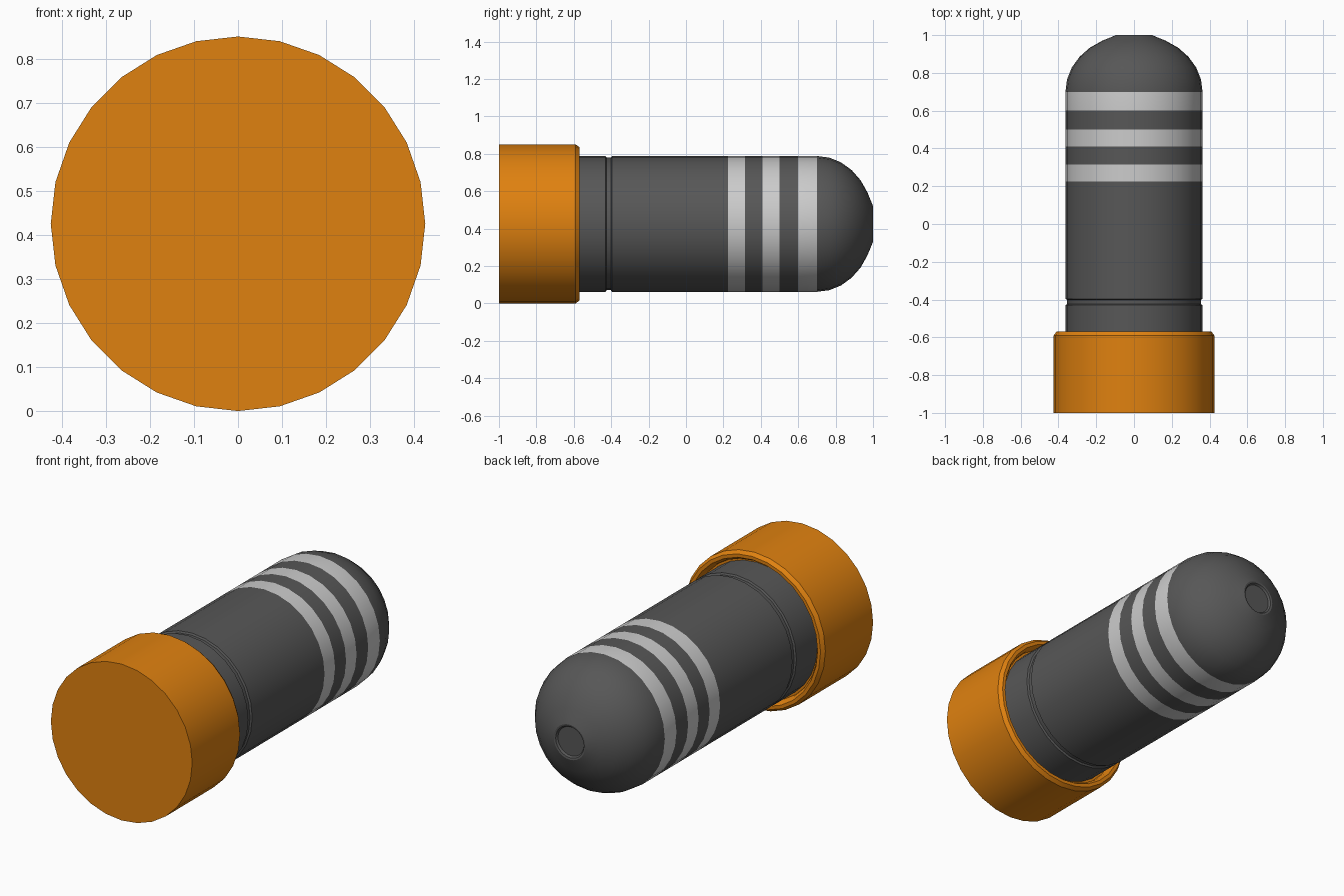
import bpy, bmesh, math

if "Cube" in bpy.data.objects:
    bpy.data.objects.remove(bpy.data.objects["Cube"])

SIDES = 28
AXIS_Z = 0.425


def material(name, rgb):
    m = bpy.data.materials.new(name)
    m.use_nodes = True
    m.diffuse_color = (*rgb, 1)
    m.node_tree.nodes["Principled BSDF"].inputs["Base Color"].default_value = (*rgb, 1)
    return m


orange = material("orange", (0.74, 0.22, 0.005))
charcoal = material("charcoal", (0.095, 0.095, 0.095))
light_grey = material("light grey", (0.6, 0.6, 0.6))


def lathe(name, profile, materials, rule=lambda y: 0):
    """Revolve (y, radius) points around the lengthwise axis and cap both ends."""
    bm = bmesh.new()
    rings = []
    for y, r in profile:
        angles = [math.tau * i / SIDES for i in range(SIDES)]
        rings.append([bm.verts.new((r * math.cos(a), y, AXIS_Z + r * math.sin(a)))
                      for a in angles])
    for a, b in zip(rings, rings[1:]):
        for i in range(SIDES):
            j = (i + 1) % SIDES
            bm.faces.new((a[i], a[j], b[j], b[i]))
    bm.faces.new(rings[0])
    bm.faces.new(rings[-1])
    bmesh.ops.recalc_face_normals(bm, faces=bm.faces)
    for f in bm.faces:
        f.material_index = rule(f.calc_center_median().y)
    mesh = bpy.data.meshes.new(name)
    bm.to_mesh(mesh)
    bm.free()
    for m in materials:
        mesh.materials.append(m)
    obj = bpy.data.objects.new(name, mesh)
    bpy.context.collection.objects.link(obj)
    bpy.ops.object.select_all(action="DESELECT")
    obj.select_set(True)
    bpy.context.view_layer.objects.active = obj
    bpy.ops.object.shade_smooth_by_angle(angle=math.radians(32))
    return obj


# Collar: chamfered cup with a recessed rim around the body
lathe("collar", [(-1, 0.425), (-0.59, 0.425), (-0.57, 0.41),
                 (-0.57, 0.392), (-0.59, 0.378), (-0.61, 0.375)], [orange])

# Body: groove, three painted bands and a domed nose with a dimple
R = 0.363
BANDS = [(0.225, 0.315), (0.41, 0.5), (0.6, 0.7)]
body = [(-0.7, R), (-0.43, R), (-0.424, R - 0.009), (-0.402, R - 0.009), (-0.396, R)]
body += [(y, R) for band in BANDS for y in band]
for step in range(1, 6):
    t = math.radians(75) * step / 6
    body.append((0.7 + 0.305 * math.sin(t), R * math.cos(t)))
body += [(1, 0.095), (0.998, 0.085), (0.988, 0.078), (0.988, 0.07)]
lathe("body", body, [charcoal, light_grey],
      lambda y: int(any(a < y < b for a, b in BANDS)))
